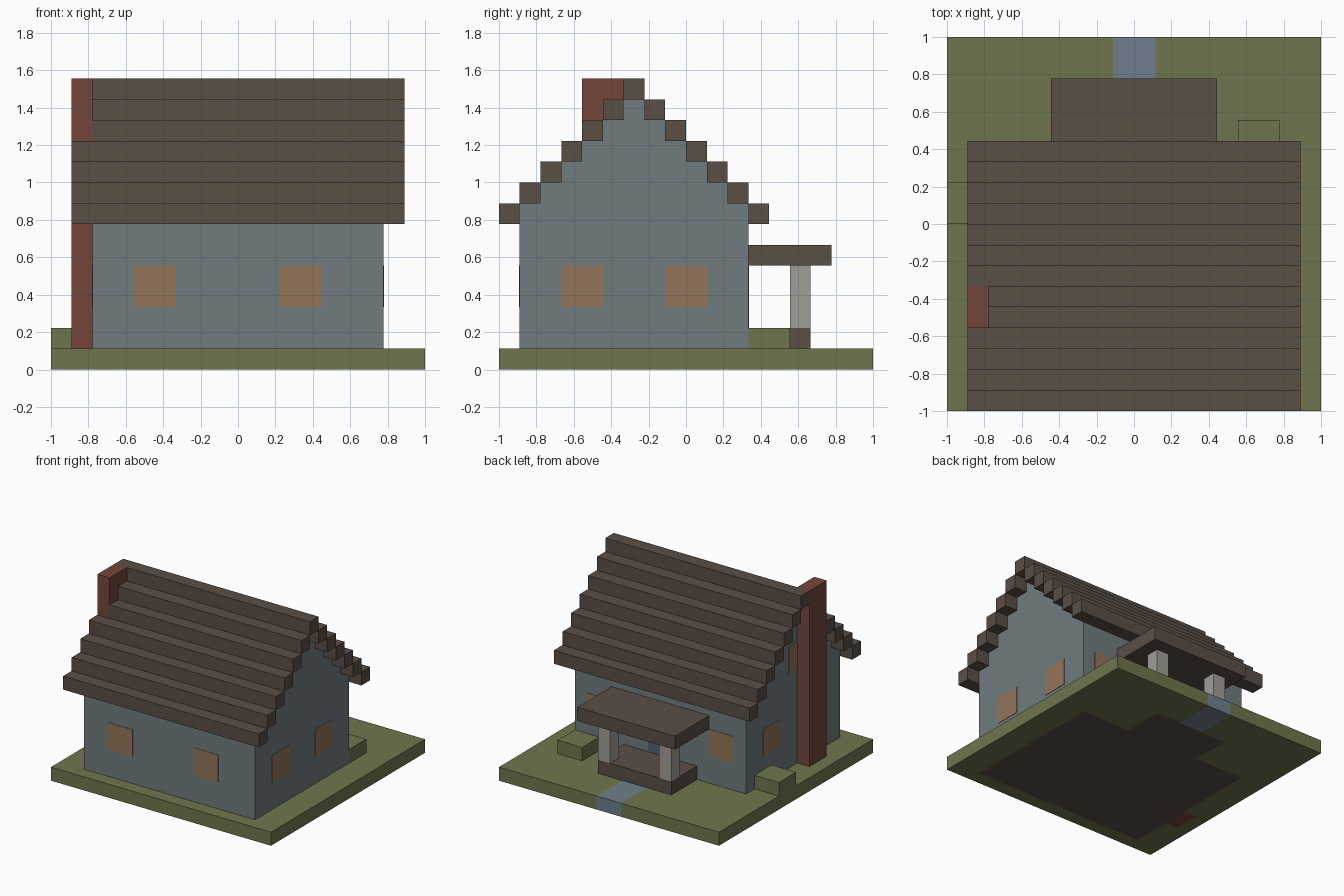
import bpy
import bmesh

U = 1 / 9  # one block

cube = bpy.data.objects.get("Cube")
if cube:
    bpy.data.objects.remove(cube, do_unlink=True)


def material(name, rgb):
    """Flat material from 0-255 sRGB."""
    lin = [((c / 255 + 0.055) / 1.055) ** 2.4 for c in rgb] + [1]
    m = bpy.data.materials.new(name)
    m.use_nodes = True
    m.diffuse_color = lin
    m.node_tree.nodes["Principled BSDF"].inputs["Base Color"].default_value = lin
    return m


grass = material("grass green", (110, 118, 77))
timber = material("dark timber", (90, 78, 69))
plaster = material("blue grey plaster", (112, 124, 127))
brick = material("red brick", (117, 70, 59))
amber = material("amber window", (147, 117, 90))
stone = material("pale stone", (160, 158, 150))
slate = material("slate blue", (112, 128, 142))
door_paint = material("dark blue door", (82, 98, 112))


def finish(name, bm, *mats):
    bmesh.ops.recalc_face_normals(bm, faces=bm.faces)
    mesh = bpy.data.meshes.new(name)
    bm.to_mesh(mesh)
    bm.free()
    for m in mats:
        mesh.materials.append(m)
    ob = bpy.data.objects.new(name, mesh)
    bpy.context.collection.objects.link(ob)
    return ob


def box(name, x, y, z, mat):
    """Box from (min, max) ranges given in blocks."""
    bm = bmesh.new()
    bmesh.ops.create_cube(bm, size=1)
    for v in bm.verts:
        v.co = [(sum(r) / 2 + c * (r[1] - r[0])) * U for r, c in zip((x, y, z), v.co)]
    return finish(name, bm, mat)


# Ground slab: block grid, with path, floor and chimney base coloured by region
def inside(p, x0, x1, y0, y1):
    return x0 < p.x / U < x1 and y0 < p.y / U < y1


bm = bmesh.new()
bmesh.ops.create_grid(bm, x_segments=18, y_segments=18, size=1)
top = bmesh.ops.extrude_face_region(bm, geom=bm.faces[:])["geom"]
for v in top:
    if isinstance(v, bmesh.types.BMVert):
        v.co.z = U
for f in bm.faces:
    p = f.calc_center_median()
    if inside(p, -1, 1, 6, 9.1):
        f.material_index = 1
    elif inside(p, -7, 7, -8, 3) or inside(p, -3, 3, 3, 6):
        f.material_index = 2
    elif inside(p, -8, -7, -5, -3):
        f.material_index = 3
finish("ground", bm, grass, slate, timber, brick)

# House walls: stepped gable profile extruded along x
profile = [(-8, 1)]
for i in range(6):
    profile += [(-8 + i, 8 + i), (-7 + i, 8 + i)]
for i in range(5):
    profile += [(-2 + i, 12 - i), (-1 + i, 12 - i)]
profile += [(3, 1)]
bm = bmesh.new()
gable = bm.faces.new([bm.verts.new((-7 * U, y * U, z * U)) for y, z in profile])
side = bmesh.ops.extrude_face_region(bm, geom=[gable])["geom"]
for v in side:
    if isinstance(v, bmesh.types.BMVert):
        v.co.x = 7 * U
finish("house_walls", bm, plaster)

# Roof: one beam per step, shortened where the chimney passes
for i in range(13):
    y, z = i - 9, 13 - abs(i - 6)
    start = -7 if y in (-5, -4) else -8
    box(f"roof_beam_{i + 1}", (start, 8), (y, y + 1), (z, z + 1), timber)

box("chimney", (-8, -7), (-5, -3), (1, 14), brick)

# Windows and door as thin plates
T = 0.03
for i, x in enumerate((-5, 2)):
    box(f"front_window_{i + 1}", (x, x + 2), (-8 - T, -8), (3, 5), amber)
for i, x in enumerate((-6, 4)):
    box(f"back_window_{i + 1}", (x, x + 2), (3, 3 + T), (3, 5), amber)
for side_name, a, b in (("left", 7, 7 + T), ("right", -7 - T, -7)):
    for i, y in enumerate((-6, -1)):
        box(f"{side_name}_window_{i + 1}", (a, b), (y, y + 2), (3, 5), amber)
box("attic_window", (-7 - T, -7), (-3, -2), (8, 10), amber)
box("door", (-1, 1), (3, 3 + T), (2, 5), door_paint)

# Porch
box("porch_floor", (-3, 3), (3, 6), (1, 2), timber)
box("porch_roof", (-4, 4), (3, 7), (5, 6), timber)
for name, x in (("left", 2), ("right", -3)):
    box(f"{name}_porch_post", (x, x + 1), (5, 6), (2, 5), stone)

# Bushes
box("left_bush", (5, 7), (3, 5), (1, 2), grass)
box("right_bush", (-9, -7), (0, 2), (1, 2), grass)
